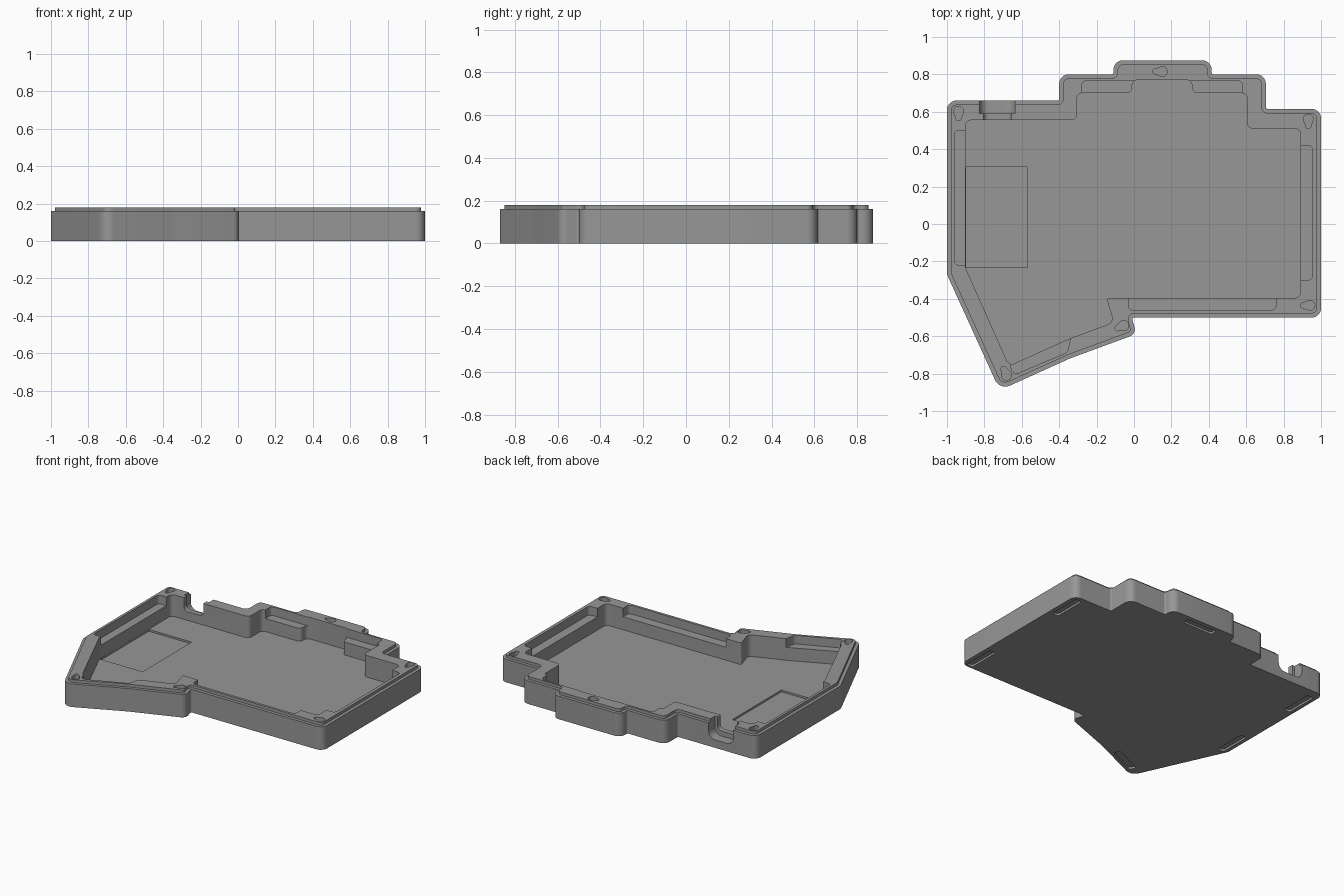
import bpy, bmesh, math
from mathutils import Vector

if "Cube" in bpy.data.objects:
    bpy.data.objects.remove(bpy.data.objects["Cube"])


def rounded(corners, steps=8):
    """Polygon from (x, y, radius) corners, each replaced by an arc."""
    out, n = [], len(corners)
    for i, (x, y, r) in enumerate(corners):
        p = Vector((x, y))
        a = (Vector(corners[i - 1][:2]) - p).normalized()
        b = (Vector(corners[(i + 1) % n][:2]) - p).normalized()
        half = a.angle(b) / 2
        if r <= 0 or half > 1.55:
            out.append(p)
            continue
        t = r / math.tan(half)
        c = p + (a + b).normalized() * (r / math.sin(half))
        start, end = p + a * t - c, p + b * t - c
        sweep = start.angle_signed(end)
        a0 = math.atan2(start.y, start.x)
        for k in range(steps + 1):
            ang = a0 - sweep * k / steps
            out.append(c + Vector((math.cos(ang), math.sin(ang))) * r)
    return out


def inset(corners, d):
    """Move every edge of a clockwise corner list inward by d."""
    out, n = [], len(corners)
    for i, (x, y, r) in enumerate(corners):
        p = Vector((x, y))
        u = (p - Vector(corners[i - 1][:2])).normalized()
        v = (Vector(corners[(i + 1) % n][:2]) - p).normalized()
        nu, nv = Vector((u.y, -u.x)), Vector((v.y, -v.x))
        q = p + (nu + nv) * (d / (1 + nu.dot(nv)))
        convex = u.x * v.y - u.y * v.x < 0
        out.append((q.x, q.y, max(r - d, 0.005) if convex else r + d))
    return out


def prism(name, pts, lo, hi, along_y=False):
    bm = bmesh.new()
    rings = []
    for h in (lo, hi):
        rings.append([bm.verts.new((p[0], h, p[1]) if along_y else (p[0], p[1], h))
                      for p in pts])
    n = len(pts)
    bm.faces.new(rings[0])
    bm.faces.new(rings[1])
    for i in range(n):
        j = (i + 1) % n
        bm.faces.new((rings[0][i], rings[0][j], rings[1][j], rings[1][i]))
    bmesh.ops.recalc_face_normals(bm, faces=bm.faces)
    me = bpy.data.meshes.new(name)
    bm.to_mesh(me)
    bm.free()
    ob = bpy.data.objects.new(name, me)
    bpy.context.collection.objects.link(ob)
    return ob


def box(x0, x1, y0, y1, r):
    return rounded([(x0, y1, r), (x1, y1, r), (x1, y0, r), (x0, y0, r)])


def combine(target, tool, op='DIFFERENCE'):
    mod = target.modifiers.new("cut", 'BOOLEAN')
    mod.operation, mod.solver, mod.object = op, 'EXACT', tool
    bpy.ops.object.select_all(action='DESELECT')
    bpy.context.view_layer.objects.active = target
    target.select_set(True)
    bpy.ops.object.modifier_apply(modifier=mod.name)
    bpy.data.objects.remove(tool)


def drop(x, y, degrees):
    """Teardrop outline: large circle with a smaller lobe in one direction."""
    a = math.radians(degrees)
    pts = []
    for k in range(13):
        t = a + math.pi / 2 + math.pi * k / 12
        pts.append((x + 0.027 * math.cos(t), y + 0.027 * math.sin(t)))
    cx, cy = x + 0.036 * math.cos(a), y + 0.036 * math.sin(a)
    for k in range(9):
        t = a - math.pi / 2 + math.pi * k / 8
        pts.append((cx + 0.014 * math.cos(t), cy + 0.014 * math.sin(t)))
    return pts


TOP, SHOULDER, FLOOR, LEDGE = 0.18, 0.16, 0.03, 0.12

# Outer wall outline, clockwise
outline = [(-1, 0.66, .05), (-0.4, 0.66, .01), (-0.4, 0.80, .05), (-0.11, 0.80, .01),
           (-0.11, 0.875, .05), (0.415, 0.875, .05), (0.415, 0.80, .01),
           (0.705, 0.80, .05), (0.705, 0.615, .01), (1, 0.615, .05), (1, -0.5, .05),
           (-0.012, -0.5, .01), (0.013, -0.588, .04), (-0.345, -0.72, .3),
           (-0.718, -0.889, .06), (-1, -0.27, .05)]
case = prism("case", rounded(outline), 0, SHOULDER)

# Raised lip around the rim
combine(case, prism("lip", rounded(inset(outline, 0.022)), 0.1, TOP), 'UNION')

# Main cavity
cavity = [(-0.9, 0.555, .03), (-0.305, 0.555, .03), (-0.305, 0.70, .03), (-0.01, 0.70, .03),
          (-0.01, 0.77, .03), (0.31, 0.77, .03), (0.31, 0.70, .03), (0.605, 0.70, .03),
          (0.605, 0.51, .03), (0.89, 0.51, .03), (0.89, -0.395, .03),
          (-0.148, -0.395, .01), (-0.108, -0.525, .035), (-0.355, -0.617, .2),
          (-0.668, -0.758, .03), (-0.9, -0.235, .03)]
combine(case, prism("cavity_cutter", rounded(cavity), FLOOR, 0.3))

# Shallow ledges in the walls
for x0, x1, y0, y1 in ((-0.96, -0.85, -0.22, 0.50), (0.84, 0.955, -0.30, 0.42),
                       (-0.03, 0.76, -0.46, -0.35), (-0.28, 0.58, 0.64, 0.765)):
    combine(case, prism("ledge_cutter", box(x0, x1, y0, y1, .025), LEDGE, 0.3))
slanted = [(-0.66, -0.70, .01), (-0.33, -0.56, .01), (-0.355, -0.685, .03), (-0.655, -0.812, .03)]
combine(case, prism("ledge_cutter", rounded(slanted), LEDGE, 0.3))

# Battery recess in the floor
combine(case, prism("battery_cutter", box(-0.899, -0.57, -0.233, 0.305, .004), 0.017, 0.1))

# Cable port through the back wall
combine(case, prism("port_cutter", box(-0.825, -0.635, 0.055, 0.4, .05), 0.59, 0.8, True))
combine(case, prism("port_cutter", box(-0.805, -0.655, 0.09, 0.4, .03), 0.5, 0.62, True))

# Teardrop screw pockets on the rim
for x, y, d in ((-0.938, 0.602, -90), (0.932, 0.56, -90), (0.94, -0.435, 180),
                (-0.055, -0.542, 205), (-0.682, -0.808, 115), (0.15, 0.815, 180)):
    combine(case, prism("screw_cutter", drop(x, y, d), 0.09, 0.3))

# Foot slots on the underside
for x, y, d in ((0.945, 0.47, 90), (0.945, -0.37, 90), (0.15, 0.82, 0),
                (-0.95, 0.48, 90), (-0.95, -0.17, 90), (-0.57, -0.77, 24)):
    a = math.radians(d)
    pts = [(x + p.x * math.cos(a) - p.y * math.sin(a),
            y + p.x * math.sin(a) + p.y * math.cos(a))
           for p in box(-0.115, 0.115, -0.024, 0.024, .015)]
    combine(case, prism("foot_cutter", pts, -0.1, 0.014))

# Single grey finish
grey = bpy.data.materials.new("grey")
grey.diffuse_color = (0.31, 0.31, 0.31, 1)
grey.use_nodes = True
grey.node_tree.nodes["Principled BSDF"].inputs["Base Color"].default_value = grey.diffuse_color
case.data.materials.clear()
case.data.materials.append(grey)
for f in case.data.polygons:
    f.material_index = 0
bpy.ops.object.select_all(action='DESELECT')
bpy.context.view_layer.objects.active = case
case.select_set(True)
bpy.ops.object.shade_smooth_by_angle(angle=math.radians(30))
